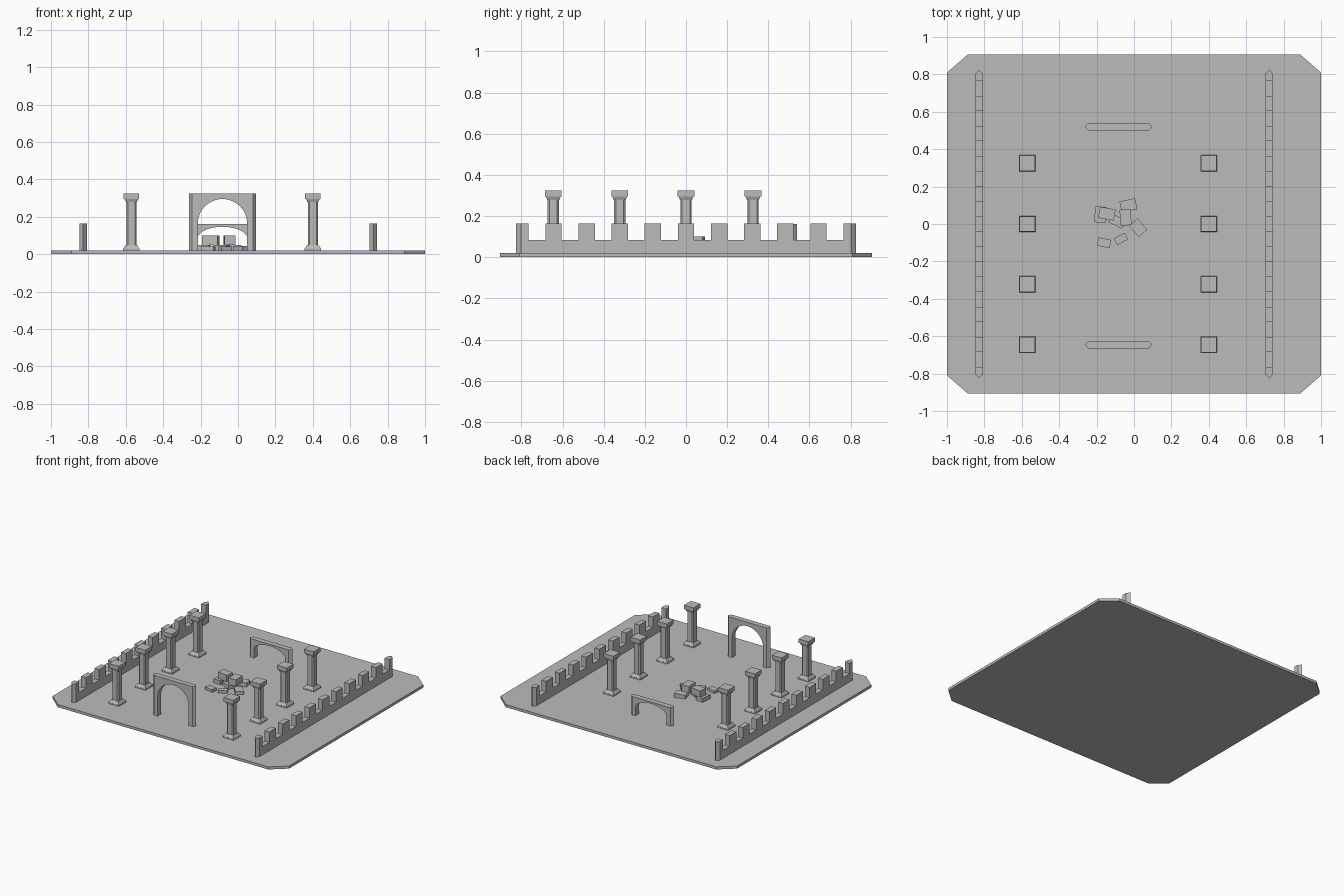
import bpy, bmesh, math
from mathutils import Matrix, Vector

cube = bpy.data.objects.get("Cube")
if cube:
    bpy.data.objects.remove(cube, do_unlink=True)

stone = bpy.data.materials.new("grey_stone")
stone.use_nodes = True
GREY = (0.5, 0.5, 0.5, 1)
stone.diffuse_color = GREY
stone.node_tree.nodes["Principled BSDF"].inputs["Base Color"].default_value = GREY

FLOOR = 0.02


def finish(bm, name, loc=(0, 0, 0), turn=0):
    bmesh.ops.recalc_face_normals(bm, faces=bm.faces)
    mesh = bpy.data.meshes.new(name)
    bm.to_mesh(mesh)
    bm.free()
    mesh.materials.append(stone)
    ob = bpy.data.objects.new(name, mesh)
    ob.location = loc
    ob.rotation_euler.z = turn
    bpy.context.collection.objects.link(ob)
    return ob


def extrude(bm, points, offset):
    """Extrude a closed outline of 3D points along an offset."""
    face = bm.faces.new([bm.verts.new(p) for p in points])
    grown = bmesh.ops.extrude_face_region(bm, geom=[face], use_keep_orig=True)
    verts = [v for v in grown["geom"] if isinstance(v, bmesh.types.BMVert)]
    bmesh.ops.translate(bm, verts=verts, vec=offset)


def pointed_slab(name, profile, thick, point, loc, turn=0):
    """Upright slab from an (x, z) profile whose two ends come to a point."""
    bm = bmesh.new()
    extrude(bm, [(x, -thick / 2, z) for x, z in profile], Vector((0, thick, 0)))
    end = max(x for x, z in profile)
    edges = [e for e in bm.edges
             if abs(e.verts[0].co.y - e.verts[1].co.y) > thick / 2
             and abs(abs(e.verts[0].co.x) - end) < 1e-5]
    bmesh.ops.subdivide_edges(bm, edges=edges, cuts=1)
    for v in bm.verts:
        if abs(v.co.y) < 1e-5:
            v.co.x += math.copysign(point, v.co.x)
    return finish(bm, name, loc, turn)


def tier(bm, low, high, z0, z1):
    """Square block, its width going from low to high."""
    made = bmesh.ops.create_cube(bm, size=1)["verts"]
    for v in made:
        w, z = (high, z1) if v.co.z > 0 else (low, z0)
        v.co = Vector((v.co.x * w, v.co.y * w, z))


# Floor slab with cut corners
bm = bmesh.new()
W, D, CX, CY = 1.0, 0.905, 0.89, 0.81
extrude(bm, [(-CX, -D, 0), (CX, -D, 0), (W, -CY, 0), (W, CY, 0),
             (CX, D, 0), (-CX, D, 0), (-W, CY, 0), (-W, -CY, 0)],
        Vector((0, 0, FLOOR)))
finish(bm, "floor")

# Battlement walls
HALF, PITCH, MERLON, LOW, HIGH = 0.803, 0.161, 0.04, 0.083, 0.163
profile = [(-HALF, FLOOR), (-HALF, HIGH)]
for i in range(-5, 5):
    gap = (i + 0.5) * PITCH
    a, b = gap - PITCH / 2 + MERLON, gap + PITCH / 2 - MERLON
    profile += [(a, HIGH), (a, LOW), (b, LOW), (b, HIGH)]
profile += [(HALF, HIGH), (HALF, FLOOR)]
for side, x in (("right", -0.828), ("left", 0.724)):
    pointed_slab(side + "_wall", profile, 0.04, 0.022, (x, 0, 0), math.pi / 2)


# Arches, the rear one a lower copy of the front one
def arch(name, y, squash):
    half, r, spring, top, steps = 0.162, 0.132, 0.143, 0.305, 24
    pts = [(-half, 0), (-half, top), (half, top), (half, 0), (r, 0)]
    for i in range(steps + 1):
        a = math.pi * i / steps
        pts.append((r * math.cos(a), spring + r * math.sin(a)))
    pts.append((-r, 0))
    pts = [(x, FLOOR + z * squash) for x, z in pts]
    pointed_slab(name, pts, 0.04, 0.018, (-0.083, y, 0))


arch("front_arch", -0.645, 1.0)
arch("rear_arch", 0.52, 0.46)

# Columns with stepped foot, chamfered shaft and capital
for side, x in (("right", -0.57), ("left", 0.40)):
    for n, y in enumerate((-0.645, -0.322, 0.0, 0.325)):
        bm = bmesh.new()
        tier(bm, 0.088, 0.088, FLOOR, 0.03)
        tier(bm, 0.086, 0.06, 0.03, 0.05)
        s, c = 0.027, 0.019
        extrude(bm, [(-c, -s, 0.05), (c, -s, 0.05), (s, -c, 0.05), (s, c, 0.05),
                     (c, s, 0.05), (-c, s, 0.05), (-s, c, 0.05), (-s, -c, 0.05)],
                Vector((0, 0, 0.23)))
        tier(bm, 0.058, 0.072, 0.278, 0.295)
        tier(bm, 0.082, 0.082, 0.295, 0.325)
        finish(bm, f"{side}_column_{n + 1}", (x, y, 0))

# Rubble heap: x, y, width, depth, bottom, top, turn in degrees
rubble = [
    (-0.03, 0.10, 0.085, 0.06, 0.02, 0.05, 12),
    (-0.18, 0.05, 0.06, 0.085, 0.02, 0.05, -5),
    (-0.145, 0.055, 0.085, 0.06, 0.05, 0.10, -10),
    (-0.045, 0.035, 0.06, 0.085, 0.05, 0.10, 3),
    (0.022, -0.02, 0.06, 0.08, 0.02, 0.045, 40),
    (-0.07, -0.08, 0.065, 0.04, 0.02, 0.04, 28),
    (-0.16, -0.10, 0.07, 0.045, 0.02, 0.04, -12),
    (-0.09, 0.015, 0.08, 0.05, 0.02, 0.05, -25),
]
for n, (x, y, w, d, z0, z1, turn) in enumerate(rubble):
    bm = bmesh.new()
    bmesh.ops.create_cube(bm, size=1, matrix=Matrix.Diagonal((w, d, z1 - z0, 1)))
    finish(bm, f"rubble_block_{n + 1}", (x, y, (z0 + z1) / 2), math.radians(turn))
